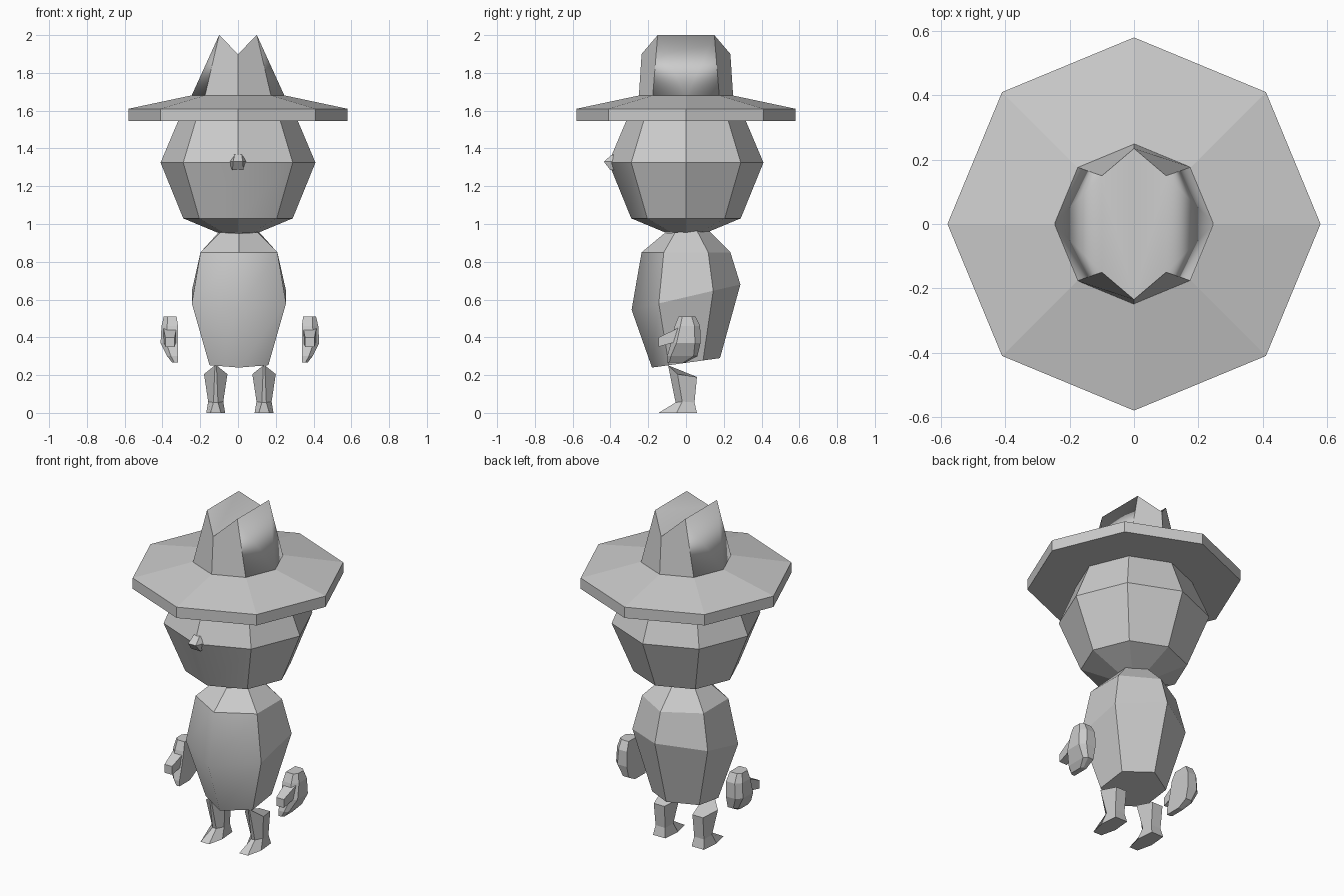
import bpy
from math import sin, cos, pi

if "Cube" in bpy.data.objects:
    bpy.data.objects.remove(bpy.data.objects["Cube"])

MID = 0.01  # mirror axis of the limbs


def make(name, verts, faces, smooth=None):
    me = bpy.data.meshes.new(name)
    me.from_pydata(verts, [], faces)
    import bmesh
    bm = bmesh.new()
    bm.from_mesh(me)
    bmesh.ops.recalc_face_normals(bm, faces=bm.faces)
    for f in bm.faces:
        f.smooth = bool(smooth and smooth(f))
    bm.to_mesh(me)
    bm.free()
    ob = bpy.data.objects.new(name, me)
    bpy.context.collection.objects.link(ob)
    return ob


def loft(name, rings, smooth=None):
    """Skin a stack of equal-length rings and cap both ends."""
    n = len(rings[0])
    verts = [v for r in rings for v in r]
    faces = [(k * n + i, k * n + (i + 1) % n, (k + 1) * n + (i + 1) % n, (k + 1) * n + i)
             for k in range(len(rings) - 1) for i in range(n)]
    faces += [tuple(range(n)), tuple(range(len(verts) - n, len(verts)))]
    return make(name, verts, faces, smooth)


def ring(n, r, z, tilt=0.0, x=0.0):
    """Regular ring with a corner at the front; tilt raises the back."""
    pts = [(r * sin(2 * pi * i / n), -r * cos(2 * pi * i / n)) for i in range(n)]
    return [(x + a, b, z + tilt * b / r) for a, b in pts]


def mirrored(ob):
    ob.location.x = MID
    ob.modifiers.new("Mirror", 'MIRROR')


# hat brim
loft("hat_brim", [ring(8, 0.58, 1.545), ring(8, 0.58, 1.61), ring(8, 0.25, 1.68)])

# hat crown: octagonal base, two ridges with a valley between
base = ring(8, 0.25, 1.67)
top = [(0, -0.235, 1.9), (0.1, -0.15, 2), (0.1, 0.15, 2),
       (0, 0.235, 1.9), (-0.1, 0.15, 2), (-0.1, -0.15, 2)]
make("hat_crown", base + top, [
    (0, 1, 9, 8), (1, 2, 9), (2, 10, 9), (2, 3, 10), (3, 4, 11, 10),
    (4, 5, 12, 11), (5, 6, 12), (6, 13, 12), (6, 7, 13), (7, 0, 8, 13),
    (8, 9, 10, 11), (8, 11, 12, 13), tuple(range(7, -1, -1))],
    smooth=lambda f: abs(f.normal.z) > 0.6 or abs(f.normal.x) > 0.8)

# head
loft("head", [ring(8, r, z) for r, z in
              [(0.11, 0.955), (0.29, 1.03), (0.41, 1.325), (0.315, 1.55), (0.24, 1.6)]],
     smooth=lambda f: f.normal.y < -0.7 and f.calc_center_median().z < 1.3)

# nose: small faceted wedge
loft("nose", [
    [(-0.03, -0.37, 1.285), (0.03, -0.37, 1.285), (0.03, -0.40, 1.285), (-0.03, -0.40, 1.285)],
    [(-0.05, -0.37, 1.33), (0.05, -0.37, 1.33), (0.025, -0.435, 1.33), (-0.025, -0.435, 1.33)],
    [(-0.02, -0.37, 1.37), (0.02, -0.37, 1.37), (0.02, -0.395, 1.365), (-0.02, -0.395, 1.365)]])

# body: six sided, rings tilted down towards the belly
loft("body", [ring(6, r, z, t, 0.005) for r, z, t in
              [(0.18, 0.265, 0.025), (0.288, 0.613, 0.067), (0.235, 0.85, 0), (0.115, 0.96, 0.01)]],
     smooth=lambda f: f.normal.y < -0.3 and f.calc_center_median().z < 0.8)


# legs with pointed feet
def leg_ring(front, side, back):
    right = [(0.128 + x, y, z) for x, y, z in (front, side, back)]
    left = [(0.128 - x, y, z) for x, y, z in (back, side, front)]
    return right + left


mirrored(loft("leg", [
    leg_ring((0.028, -0.145, 0), (0.05, -0.05, 0), (0.04, 0.058, 0)),
    leg_ring((0.012, -0.055, 0.055), (0.04, -0.02, 0.06), (0.032, 0.045, 0.055)),
    leg_ring((0.004, -0.095, 0.252), (0.062, -0.045, 0.205), (0.035, 0.058, 0.19))]))


# hands: mitten with fingers bent inwards and forwards
def hand_ring(z, xi, xo, ya, yb, c):
    return [(xi, ya, z), (xo - c, ya, z), (xo, ya + c, z),
            (xo, yb - c, z), (xo - c, yb, z), (xi, yb, z)]


mirrored(loft("hand", [
    hand_ring(0.268, 0.328, 0.36, -0.10, 0.0, 0.012),
    hand_ring(0.30, 0.328, 0.385, -0.10, 0.06, 0.02),
    hand_ring(0.37, 0.328, 0.42, -0.08, 0.077, 0.03),
    hand_ring(0.46, 0.328, 0.415, -0.06, 0.075, 0.03),
    hand_ring(0.51, 0.335, 0.403, -0.04, 0.05, 0.02)]))

# thumbs
mirrored(loft("thumb", [
    [(x, -0.04, z) for x, z in ((0.335, 0.38), (0.405, 0.38), (0.405, 0.45), (0.335, 0.45))],
    [(x, -0.145, z) for x, z in ((0.345, 0.35), (0.395, 0.35), (0.395, 0.40), (0.345, 0.40))]]))
